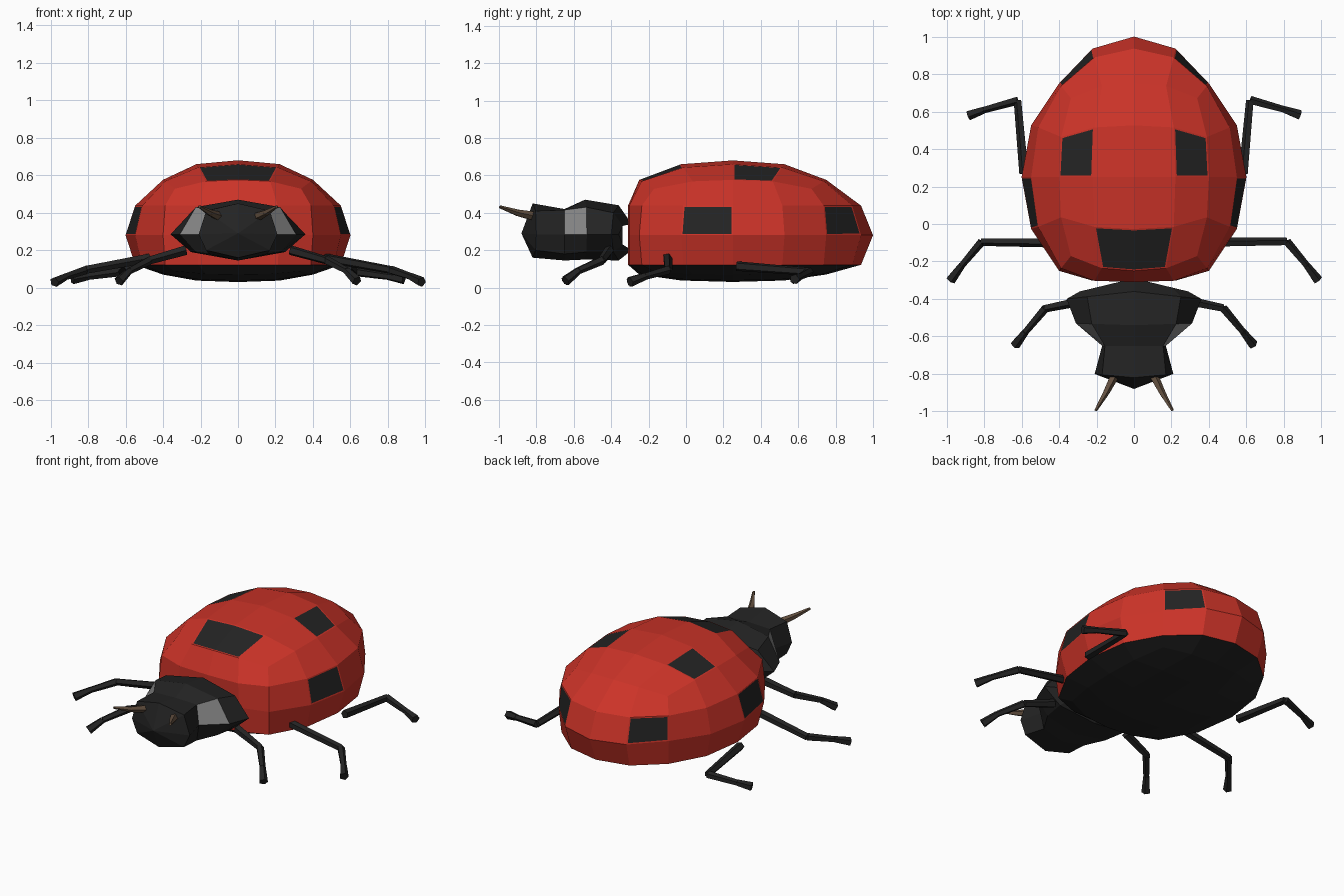
import bpy, bmesh, math
from mathutils import Vector

if "Cube" in bpy.data.objects:
    bpy.data.objects.remove(bpy.data.objects["Cube"])


def material(name, rgb):
    m = bpy.data.materials.new(name)
    m.diffuse_color = (*rgb, 1)
    m.use_nodes = True
    m.node_tree.nodes["Principled BSDF"].inputs["Base Color"].default_value = m.diffuse_color
    return m


RED = material("shell red", (0.60, 0.033, 0.021))
BLACK = material("body black", (0.017, 0.017, 0.017))
GREY = material("patch grey", (0.27, 0.27, 0.27))
BROWN = material("antenna brown", (0.125, 0.08, 0.05))


def finish(bm, name, mats):
    bmesh.ops.recalc_face_normals(bm, faces=bm.faces[:])
    me = bpy.data.meshes.new(name)
    bm.to_mesh(me)
    bm.free()
    for m in mats:
        me.materials.append(m)
    ob = bpy.data.objects.new(name, me)
    bpy.context.collection.objects.link(ob)
    return ob


# Shell: rounded grid cube, flattened at front and belly, spots as inset faces
def near(a, b):
    return abs(a - b) < 0.02


def is_spot(c):
    x, y, z = abs(c.x), c.y, c.z
    return any(near(x, a) and near(y, b) and near(z, d) for a, b, d in (
        (0.25, -0.75, 1), (0.75, 0.25, 1), (1, -0.25, 0.25), (0.75, 1, 0.25)))


def taper(v):
    return v * (1 - 0.4 * v * v * (1 - v * v))


def shell_point(c):
    flat = [v * 0.82 if abs(v) < 0.75 else v for v in c]
    norm = sum(abs(v) ** 2.3 for v in flat) ** (1 / 2.3)
    x, y, z = (v / norm for v in flat)
    if near(abs(c.z), 0.5):                      # level rows around the sides
        z = math.copysign(0.395, c.z)
    x, y = 0.6 * taper(x), 0.25 + 0.75 * taper(y)
    y = max(y, -0.31 + 0.16 * x * x)             # blunt front
    z = 0.28 + 0.4 * z if z > -0.4 else 0.122 + (z + 0.4) * 0.153
    return Vector((x, y, z))


bm = bmesh.new()
bmesh.ops.create_cube(bm, size=2)
bmesh.ops.subdivide_edges(bm, edges=bm.edges[:], cuts=3, use_grid_fill=True)
spots = []
for f in bm.faces:
    c = f.calc_center_median()
    if is_spot(c):
        spots.append(f)
    f.material_index = 1 if c.z < -0.5 else 0
for v in bm.verts:
    v.co = shell_point(v.co)
bmesh.ops.recalc_face_normals(bm, faces=bm.faces[:])
bmesh.ops.inset_region(bm, faces=spots, thickness=0.008, use_even_offset=True)
for f in spots:
    f.material_index = 1
finish(bm, "shell", [RED, BLACK])


# Neck plate and head: eight-sided sections lofted from back to front
def section(bm, yc, ys, w, wu, top, up, low, bot):
    ym = yc + (ys - yc) * wu / w
    half = [(w, ys, 0.285), (wu, ym, low)]
    pts = [(0, yc, top), (wu, ym, up)] + half + [(0, yc, bot)]
    pts += [(-x, y, z) for x, y, z in reversed(pts[1:4])]
    return [bm.verts.new(p) for p in pts]


bm = bmesh.new()
rings = [section(bm, *s) for s in (
    (-0.29, -0.36, 0.29, 0.20, 0.34, 0.33, 0.23, 0.20),
    (-0.36, -0.40, 0.36, 0.25, 0.44, 0.40, 0.19, 0.145),
    (-0.54, -0.53, 0.31, 0.225, 0.47, 0.43, 0.19, 0.15),
    (-0.65, -0.65, 0.17, 0.155, 0.42, 0.415, 0.18, 0.145),
    (-0.82, -0.80, 0.21, 0.17, 0.45, 0.41, 0.20, 0.16))]
for r, (a, b) in enumerate(zip(rings, rings[1:])):
    for i in range(8):
        j = (i + 1) % 8
        f = bm.faces.new((a[i], a[j], b[j], b[i]))
        if r == 2 and i in (1, 6):               # pale cheek patches
            f.material_index = 1
bm.faces.new(rings[0])
nose = bm.verts.new((0, -0.88, 0.29))
for i in range(8):
    bm.faces.new((rings[-1][i], rings[-1][(i + 1) % 8], nose))
finish(bm, "head", [BLACK, GREY])


# Limbs: chains of tapered rods
def rod(bm, a, b, r1, r2, sides):
    ring = []
    d = (b - a).normalized()
    u = d.cross(Vector((0, 0, 1))).normalized()
    w = u.cross(d)
    for p, r in ((a, r1), (b, r2)):
        ring.append([bm.verts.new(p + r * (u * math.cos(t) + w * math.sin(t)))
                     for t in (2 * math.pi * (i + 0.5) / sides for i in range(sides))])
    for i in range(sides):
        j = (i + 1) % sides
        bm.faces.new((ring[0][i], ring[0][j], ring[1][j], ring[1][i]))
    bm.faces.new(ring[0])
    bm.faces.new(ring[1])


def limb(name, pts, radii, sides, mat):
    for side, s in (("right", 1), ("left", -1)):
        bm = bmesh.new()
        p = [Vector((x * s, y, z)) for x, y, z in pts]
        for a, b, (r1, r2) in zip(p, p[1:], radii):
            rod(bm, a, b, r1, r2, sides)
        finish(bm, f"{side}_{name}", [mat])


LEG = ((0.027, 0.022), (0.024, 0.019), (0.020, 0.028))
limb("front_leg", ((0.28, -0.41, 0.20), (0.475, -0.45, 0.145),
                   (0.58, -0.575, 0.09), (0.635, -0.645, 0.035)), LEG, 5, BLACK)
limb("middle_leg", ((0.35, -0.10, 0.18), (0.815, -0.095, 0.095),
                    (0.92, -0.22, 0.06), (0.98, -0.30, 0.03)), LEG, 5, BLACK)
limb("rear_leg", ((0.585, 0.27, 0.115), (0.62, 0.66, 0.085),
                  (0.80, 0.61, 0.06), (0.885, 0.58, 0.045)), LEG, 5, BLACK)
limb("antenna", ((0.09, -0.78, 0.375), (0.15, -0.90, 0.40), (0.205, -0.995, 0.432)),
     ((0.028, 0.018), (0.018, 0.008)), 5, BROWN)
